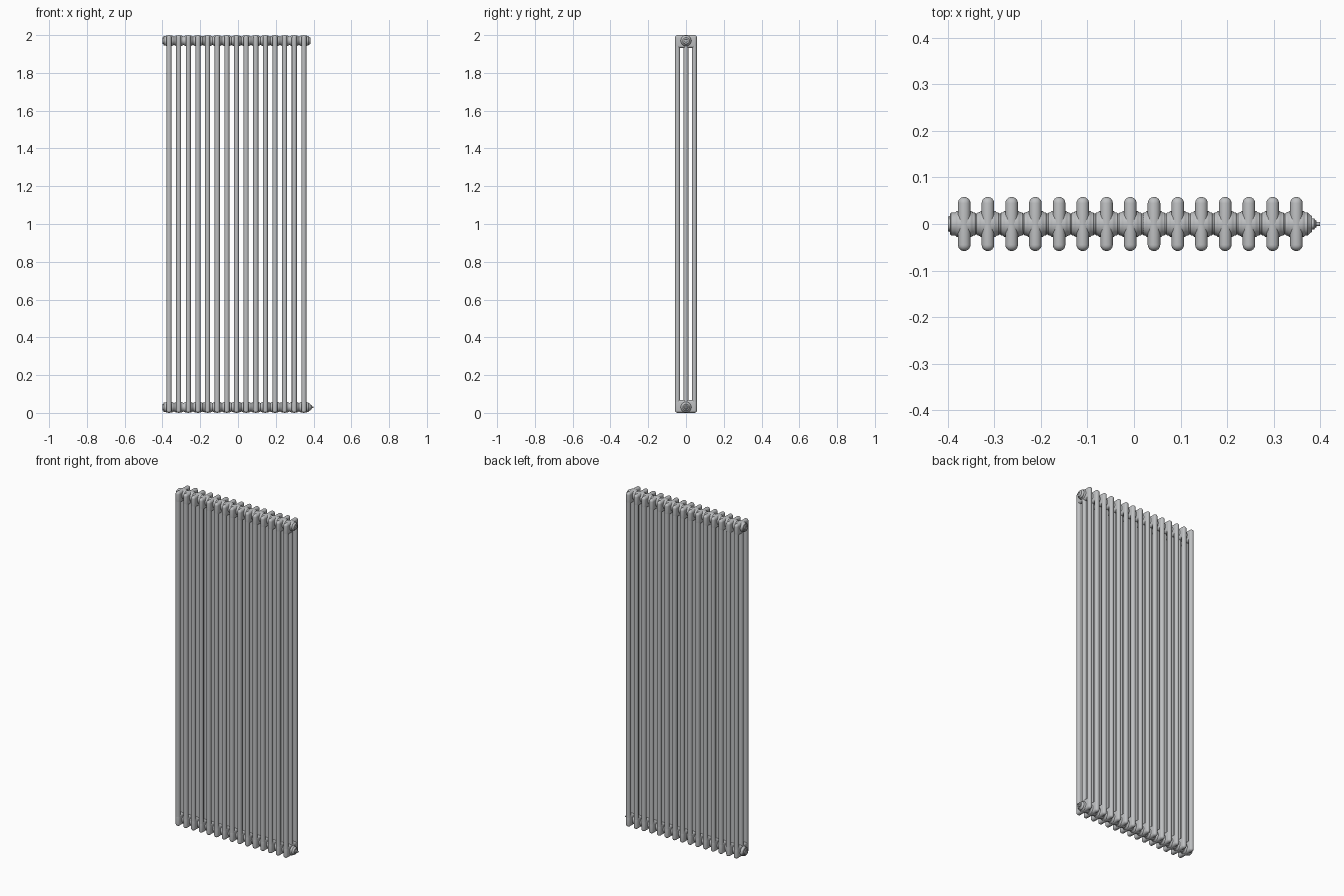
import bpy, bmesh, math
from mathutils import Matrix

if "Cube" in bpy.data.objects:
    bpy.data.objects.remove(bpy.data.objects["Cube"])

COUNT, STEP, FIRST = 15, 0.051, -0.365
LAST = FIRST + STEP * (COUNT - 1)
RAD, DEPTH, HEIGHT = 0.0135, 0.058, 2.0
HEAD, AXIS = 0.069, 0.030
LEVELS = {"lower": AXIS, "upper": HEIGHT - AXIS}

paint = bpy.data.materials.new("grey enamel")
paint.use_nodes = True
grey = (0.52, 0.53, 0.54, 1)
paint.diffuse_color = grey
paint.node_tree.nodes["Principled BSDF"].inputs["Base Color"].default_value = grey


def finish(bm, name, location, repeat=False):
    """Turn a bmesh into a shaded object, optionally repeated per section."""
    bmesh.ops.recalc_face_normals(bm, faces=bm.faces)
    mesh = bpy.data.meshes.new(name)
    bm.to_mesh(mesh)
    bm.free()
    mesh.materials.append(paint)
    ob = bpy.data.objects.new(name, mesh)
    ob.location = location
    bpy.context.collection.objects.link(ob)
    bpy.ops.object.select_all(action="DESELECT")
    ob.select_set(True)
    bpy.context.view_layer.objects.active = ob
    bpy.ops.object.shade_smooth_by_angle(angle=math.radians(35))
    if repeat:
        array = ob.modifiers.new("sections", "ARRAY")
        array.count = COUNT
        array.use_relative_offset = False
        array.use_constant_offset = True
        array.constant_offset_displace = (STEP, 0, 0)
    return ob


def lathe(profile, sides=24):
    """Revolve (x, radius) points around the x axis, with closed ends."""
    bm = bmesh.new()
    rings = []
    for x, r in profile:
        angles = [2 * math.pi * i / sides for i in range(sides)]
        rings.append([bm.verts.new((x, r * math.cos(a), r * math.sin(a))) for a in angles])
    for a, b in zip(rings, rings[1:]):
        for i in range(sides):
            j = (i + 1) % sides
            bm.faces.new((a[i], a[j], b[j], b[i]))
    bm.faces.new(rings[0])
    bm.faces.new(rings[-1])
    return bm


# Three vertical tubes in every section
for name, y in (("front", RAD - DEPTH), ("middle", 0), ("back", DEPTH - RAD)):
    bm = bmesh.new()
    bmesh.ops.create_cone(bm, cap_ends=True, segments=20, radius1=RAD, radius2=RAD,
                          depth=HEIGHT - HEAD)
    finish(bm, name + "_tubes", (FIRST, y, HEIGHT / 2), True)

# Rounded heads and bulging hubs joining the tubes at both ends
half_hub = [(0, 0.029), (0.012, 0.029), (0.016, 0.0275), (0.019, 0.025),
            (0.0225, 0.0245), (0.024, 0.023), (STEP / 2, 0.023)]
hub = [(-x, r) for x, r in reversed(half_hub[1:])] + half_hub
for name, z in LEVELS.items():
    bm = bmesh.new()
    bmesh.ops.create_cube(bm, size=1, matrix=Matrix.Diagonal((2 * RAD, 2 * DEPTH, HEAD, 1)))
    bmesh.ops.bevel(bm, geom=bm.edges[:], offset=RAD * 0.985, segments=6,
                    profile=0.5, affect="EDGES")
    head_z = HEAD / 2 if name == "lower" else HEIGHT - HEAD / 2
    finish(bm, name + "_heads", (FIRST, 0, head_z), True)
    finish(lathe(hub), name + "_hubs", (FIRST, 0, z), True)

# End plugs: flat caps on the right, stepped plugs on the left
cap = [(0, 0.025), (-0.028, 0.025), (-0.030, 0.023), (-0.030, 0.017),
       (-0.035, 0.016), (-0.035, 0.009), (-0.032, 0.008)]
plug = [(0, 0.025), (0.024, 0.025), (0.027, 0.022), (0.030, 0.019),
        (0.034, 0.017), (0.034, 0.009), (0.032, 0.008)]
for name, z in LEVELS.items():
    finish(lathe(cap), name + "_right_cap", (FIRST, 0, z))
    finish(lathe(plug), name + "_left_plug", (LAST, 0, z))

# Small bleed valve on the lower left plug
valve = [(0.03, 0.012), (0.038, 0.012), (0.041, 0.008), (0.043, 0.008),
         (0.043, 0.004), (0.051, 0.004)]
finish(lathe(valve, 12), "bleed_valve", (LAST, 0, AXIS))
